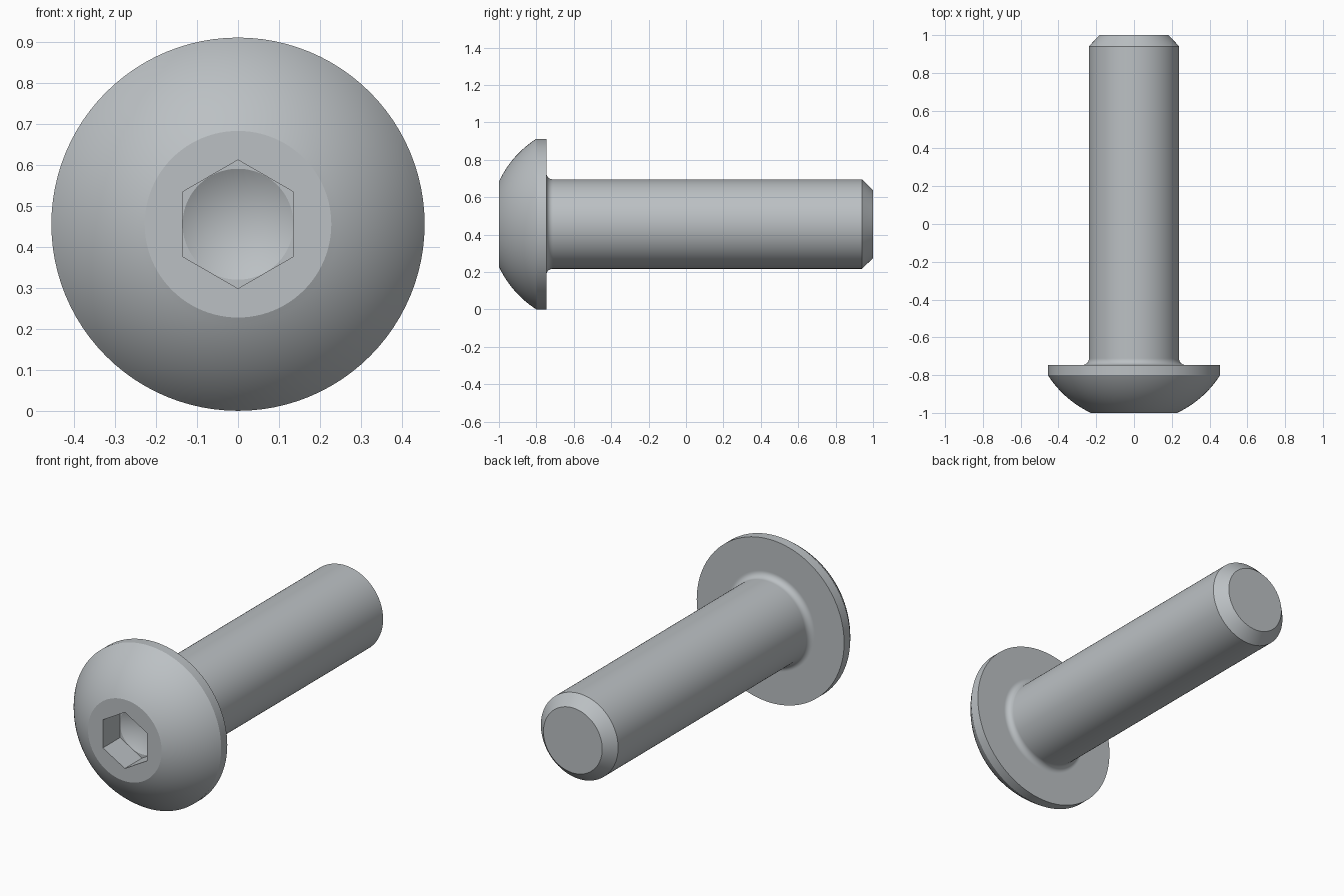
import bpy, bmesh
from math import pi, sin, cos, atan2, hypot

if "Cube" in bpy.data.objects:
    bpy.data.objects.remove(bpy.data.objects["Cube"], do_unlink=True)

SEGMENTS = 96            # multiple of six, so socket corners fall on vertices
HEAD_R, FACE_R, SHANK_R, TIP_R = 0.456, 0.228, 0.239, 0.182
RIM_Y, BACK_Y, FILLET = -0.80, -0.746, 0.033
SOCKET_FLAT, SOCKET_Y = 0.136, -0.848

steel = bpy.data.materials.new("brushed_steel_grey")
steel.use_nodes = True
colour = (0.50, 0.53, 0.55, 1)
steel.diffuse_color = colour
steel.node_tree.nodes["Principled BSDF"].inputs["Base Color"].default_value = colour

bm = bmesh.new()


def ring(radius, y, hexagonal=False):
    """Closed loop of vertices around the screw axis, round or six-sided."""
    verts = []
    for i in range(SEGMENTS):
        a = 2 * pi * i / SEGMENTS
        r = radius
        if hexagonal:
            r /= cos((a + pi / 6) % (pi / 3) - pi / 6)
        verts.append(bm.verts.new((r * cos(a), y, HEAD_R + r * sin(a))))
    return verts


# Hex socket with a drilled conical bottom, then the flat front face
rings = [
    ring(SOCKET_FLAT - 0.0005, SOCKET_Y),
    ring(SOCKET_FLAT, SOCKET_Y, True),
    ring(SOCKET_FLAT, -1, True),
]

# Domed head: arc centred on the axis, from the front face to the rim
drop = RIM_Y + 1
centre = (HEAD_R**2 - FACE_R**2 + drop**2) / (2 * drop)
dome_r = hypot(FACE_R, centre)
start, end = atan2(FACE_R, centre), atan2(HEAD_R, centre - drop)
for i in range(17):
    a = start + (end - start) * i / 16
    rings.append(ring(dome_r * sin(a), centre - 1 - dome_r * cos(a)))

# Rim and flat underside
rings += [ring(HEAD_R, BACK_Y), ring(SHANK_R + FILLET + 0.003, BACK_Y)]

# Fillet under the head
for i in range(11):
    a = pi / 2 * i / 10
    rings.append(ring(SHANK_R + FILLET * (1 - sin(a)), BACK_Y + FILLET * (1 - cos(a))))

# Shank and chamfered tip
rings += [ring(SHANK_R, BACK_Y + FILLET + 0.003), ring(SHANK_R, 0.941), ring(TIP_R, 1)]

# Skin the rings, close the socket cone and the tip
for a, b in zip(rings, rings[1:]):
    for i in range(SEGMENTS):
        j = (i + 1) % SEGMENTS
        bm.faces.new((a[i], a[j], b[j], b[i]))
apex = bm.verts.new((0, SOCKET_Y + SOCKET_FLAT * 0.577, HEAD_R))
for i in range(SEGMENTS):
    bm.faces.new((apex, rings[0][(i + 1) % SEGMENTS], rings[0][i]))
bm.faces.new(rings[-1])
bmesh.ops.recalc_face_normals(bm, faces=bm.faces)

mesh = bpy.data.meshes.new("button_head_screw")
bm.to_mesh(mesh)
bm.free()
mesh.materials.append(steel)
screw = bpy.data.objects.new("button_head_screw", mesh)
bpy.context.collection.objects.link(screw)

# Smooth curves with crisp machined edges
bpy.ops.object.select_all(action="DESELECT")
screw.select_set(True)
bpy.context.view_layer.objects.active = screw
bpy.ops.object.shade_smooth_by_angle(angle=pi / 9)
